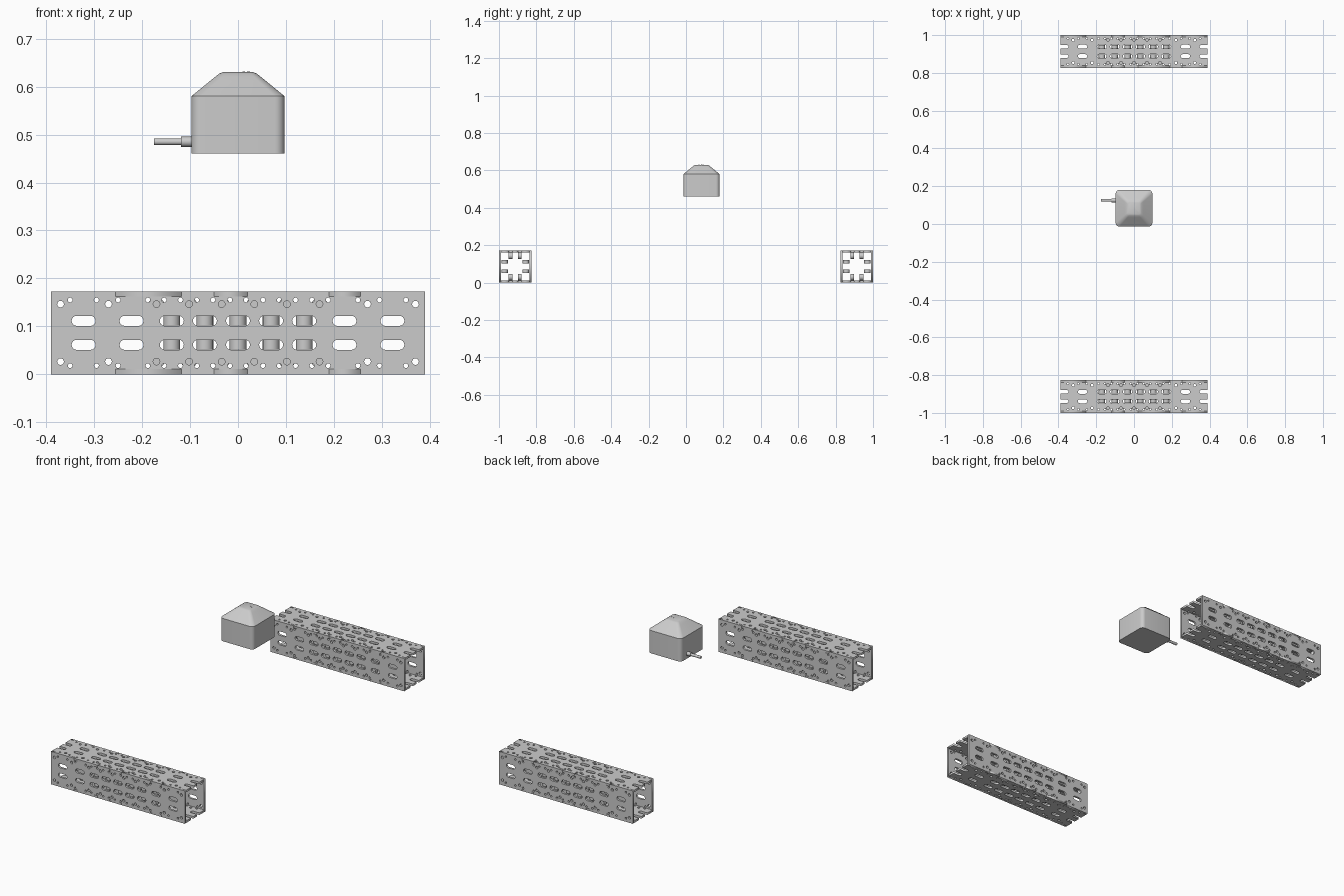
import bpy, bmesh, math
from mathutils import Matrix

if "Cube" in bpy.data.objects:
    bpy.data.objects.remove(bpy.data.objects["Cube"])

L, W, T = 0.39, 0.173, 0.011          # beam half length, width, sheet thickness
V = 0.025                             # slot row offset
FINGERS = [(-0.255, -0.118), (-0.05, 0.02), (0.19, 0.255)]


def both(vals):
    return sorted({s * v for v in vals for s in (-1, 1)})


def add(name, mesh, mat=Matrix()):
    ob = bpy.data.objects.new(name, mesh)
    bpy.context.collection.objects.link(ob)
    ob.matrix_world = mat
    return ob


def smooth(mesh):
    mesh.shade_smooth()
    mesh.set_sharp_from_angle(angle=math.radians(25))
    return mesh


def slot(cx, cy, half, r, n=8):
    pts = []
    for s, a0 in ((1, -90), (-1, 90)):
        for i in range(n + 1):
            a = math.radians(a0 + 180 * i / n)
            pts.append((cx + s * (half - r) + r * math.cos(a), cy + r * math.sin(a)))
    return pts


def circle(cx, cy, r, n=14):
    return [(cx + r * math.cos(2 * math.pi * i / n), cy + r * math.sin(2 * math.pi * i / n)) for i in range(n)]


def plate_mesh(name, cap):
    # outline with interlocking fingers along both long edges
    base, step = (W / 2 - T, W / 2) if cap else (W / 2, W / 2 - T)
    top = [(-L, base)]
    for a, b in FINGERS:
        top += [(a, base), (a, step), (b, step), (b, base)]
    top.append((L, base))
    end = []
    if cap:                           # open slots at the ends
        for c in (V, -V):
            end.append((L, c + 0.01))
            end += [(0.357 + 0.01 * math.cos(math.radians(a)), c + 0.01 * math.sin(math.radians(a)))
                    for a in range(90, 271, 30)]
            end.append((L, c - 0.01))
    bottom = [(x, -v) for x, v in reversed(top)]
    loops = [top + end + bottom + [(-x, -v) for x, v in end]]
    # slots and holes
    rows = both([0.034, 0.102, 0.17]) if cap else both([0, 0.069, 0.138])
    big = both([0.272]) if cap else both([0.222, 0.322])
    holes = both([0, 0.069, 0.138, 0.222, 0.322]) if cap else both([0.034, 0.102, 0.17, 0.27, 0.37])
    small = both([0.017, 0.052, 0.086, 0.12, 0.154, 0.188, 0.25, 0.295, 0.35])
    for s in (-1, 1):
        loops += [slot(x, s * V, 0.025, 0.0105) for x in rows + big]
        loops += [circle(x, s * 0.060, 0.007) for x in holes]
        loops += [circle(x, s * 0.0685, 0.005, 10) for x in small]
    cu = bpy.data.curves.new(name, 'CURVE')
    cu.dimensions, cu.fill_mode, cu.extrude = '2D', 'BOTH', T / 2
    for pts in loops:
        sp = cu.splines.new('POLY')
        sp.points.add(len(pts) - 1)
        for p, (x, y) in zip(sp.points, pts):
            p.co = (x, y, 0, 1)
        sp.use_cyclic_u = True
    tmp = add(name, cu)
    bpy.context.view_layer.update()
    mesh = bpy.data.meshes.new_from_object(tmp.evaluated_get(bpy.context.evaluated_depsgraph_get()))
    bpy.data.objects.remove(tmp)
    # round inserts behind the middle slots
    bm = bmesh.new()
    for x in rows:
        for s in (-1, 1):
            m = Matrix.Translation((x, s * V, W / 2 - 0.03)) @ Matrix.Rotation(math.pi / 2, 4, 'X')
            bmesh.ops.create_cone(bm, cap_ends=True, segments=20, radius1=0.0175, radius2=0.0175,
                                  depth=0.02, matrix=m)
    ins = bpy.data.meshes.new(name + "_inserts")
    bm.to_mesh(ins)
    return mesh, smooth(ins)


# two perforated beams
kinds = [plate_mesh("cap_plate", True), plate_mesh("side_plate", False)]
for side, cy in (("front", -1 + W / 2), ("back", 1 - W / 2)):
    for k in range(4):
        plate, inserts = kinds[k % 2]
        m = Matrix.Translation((0, cy, W / 2)) @ Matrix.Rotation(k * math.pi / 2, 4, 'X')
        add(f"{side}_beam_plate_{k}", plate, m @ Matrix.Translation((0, 0, W / 2 - T / 2)))
        add(f"{side}_beam_inserts_{k}", inserts, m)

# sensor housing: stacked rounded squares
bm = bmesh.new()
rings = []
CY = 0.083
for z, h, r in ((0.46, 0.097, 0.02), (0.58, 0.097, 0.02), (0.612, 0.058, 0.016),
                (0.62, 0.048, 0.014), (0.627, 0.039, 0.012), (0.63, 0.032, 0.01)):
    ring = []
    for q in range(4):
        c = math.radians(45 + 90 * q)
        for i in range(7):
            a = math.radians(90 * q + 15 * i)
            ring.append(bm.verts.new(((h - r) * math.copysign(1, math.cos(c)) + r * math.cos(a),
                                      CY + (h - r) * math.copysign(1, math.sin(c)) + r * math.sin(a), z)))
    rings.append(ring)
for a, b in zip(rings, rings[1:]):
    n = len(a)
    for i in range(n):
        bm.faces.new((a[i], a[(i + 1) % n], b[(i + 1) % n], b[i]))
bm.faces.new(rings[0][::-1])
bm.faces.new(rings[-1])
me = bpy.data.meshes.new("sensor_housing")
bm.to_mesh(me)
add("sensor_housing", smooth(me))


def rod(name, x0, x1, r):
    bm = bmesh.new()
    m = Matrix.Translation(((x0 + x1) / 2, 0.125, 0.485)) @ Matrix.Rotation(math.pi / 2, 4, 'Y')
    bmesh.ops.create_cone(bm, cap_ends=True, segments=24, radius1=r, radius2=r, depth=x1 - x0, matrix=m)
    me = bpy.data.meshes.new(name)
    bm.to_mesh(me)
    add(name, smooth(me))


# cable and its gland
rod("cable_gland", -0.119, -0.09, 0.0105)
rod("cable", -0.175, -0.1, 0.007)

# indicator lights on top
bm = bmesh.new()
for x, y in ((0.012, 0.09), (0.022, 0.083), (0.022, 0.07)):
    bmesh.ops.create_cone(bm, cap_ends=True, segments=12, radius1=0.003, radius2=0.003, depth=0.002,
                          matrix=Matrix.Translation((x, y, 0.6302)))
me = bpy.data.meshes.new("indicator_lights")
bm.to_mesh(me)
add("indicator_lights", smooth(me))
